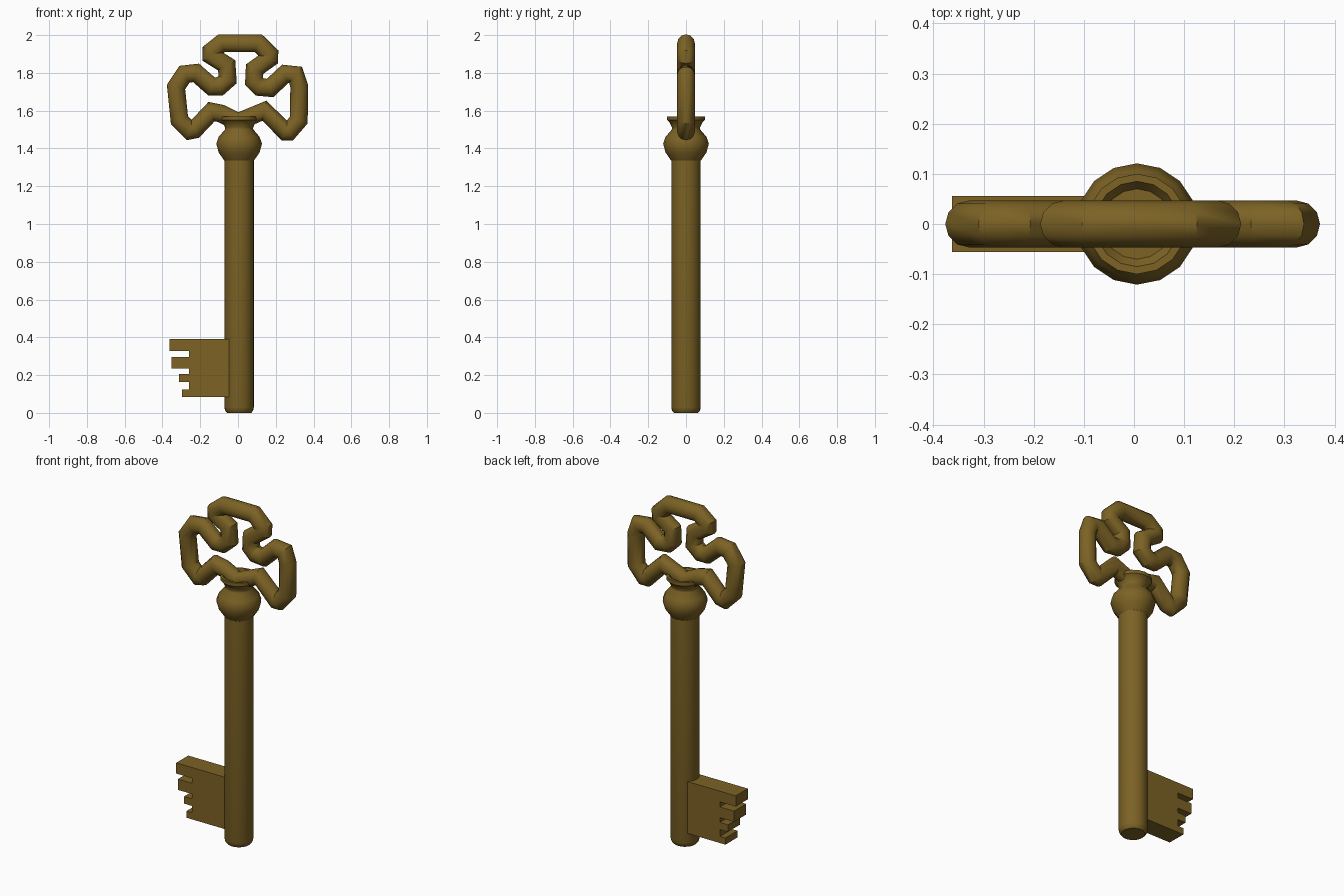
import bpy, bmesh, math
from mathutils import Vector

cube = bpy.data.objects.get("Cube")
if cube:
    bpy.data.objects.remove(cube)

brass = bpy.data.materials.new("aged_brass")
brass.use_nodes = True
COLOUR = (0.2, 0.122, 0.018, 1)
brass.diffuse_color = COLOUR
brass.node_tree.nodes["Principled BSDF"].inputs["Base Color"].default_value = COLOUR


def finish(name, bm, smooth_angle=None):
    """Turn a bmesh into a named, coloured object."""
    bmesh.ops.recalc_face_normals(bm, faces=bm.faces[:])
    mesh = bpy.data.meshes.new(name)
    bm.to_mesh(mesh)
    bm.free()
    mesh.materials.append(brass)
    obj = bpy.data.objects.new(name, mesh)
    bpy.context.collection.objects.link(obj)
    if smooth_angle:
        bpy.ops.object.select_all(action="DESELECT")
        obj.select_set(True)
        bpy.context.view_layer.objects.active = obj
        bpy.ops.object.shade_smooth_by_angle(angle=math.radians(smooth_angle))
    return obj


def bridge(bm, a, b):
    n = len(a)
    for i in range(n):
        bm.faces.new((a[i], a[(i + 1) % n], b[(i + 1) % n], b[i]))


def lathe(name, profile, sides, centre_x):
    """Revolve (radius, height) pairs about a vertical axis and cap both ends."""
    bm = bmesh.new()
    rings = []
    for r, z in profile:
        angles = [math.tau * i / sides for i in range(sides)]
        rings.append([bm.verts.new((centre_x + r * math.cos(a), r * math.sin(a), z))
                      for a in angles])
    for a, b in zip(rings, rings[1:]):
        bridge(bm, a, b)
    bm.faces.new(rings[0])
    bm.faces.new(rings[-1])
    return finish(name, bm, 35)


def loop_tube(name, path, radius, sides):
    """Sweep a round section along a closed path in the XZ plane, mitring corners."""
    bm = bmesh.new()
    pts = [Vector((x, 0, z)) for x, z in path]
    rings = []
    for i, p in enumerate(pts):
        before = (p - pts[i - 1]).normalized()
        after = (pts[(i + 1) % len(pts)] - p).normalized()
        along = (before + after).normalized()
        across = Vector((along.z, 0, -along.x))
        stretch = min(1 / max(along.dot(before), 0.1), 1.15)
        ring = []
        for k in range(sides):
            a = math.tau * k / sides
            offset = across * (radius * stretch * math.cos(a))
            ring.append(bm.verts.new(p + offset + Vector((0, radius * math.sin(a), 0))))
        rings.append(ring)
    for i, ring in enumerate(rings):
        bridge(bm, rings[i - 1], ring)
    return finish(name, bm, 35)


AXIS = 0.006

# Shaft with a chamfered tip
lathe("shaft", [(0.064, 0), (0.074, 0.012), (0.078, 0.03), (0.078, 1.36)], 24, AXIS)

# Collar: rounded bulge, narrow neck, flared lip
lathe("collar", [(0.078, 1.335), (0.108, 1.378), (0.121, 1.425), (0.108, 1.462),
                 (0.075, 1.5), (0.074, 1.51), (0.088, 1.54), (0.1, 1.55),
                 (0.1, 1.57), (0.085, 1.57), (0.07, 1.55)], 16, AXIS)

# Three-lobed bow, slightly uneven as if hand bent
bow_path = [
    (0.0, 1.54), (0.14, 1.6), (0.25, 1.49), (0.27, 1.49), (0.322, 1.55),
    (0.324, 1.73), (0.305, 1.79), (0.25, 1.795), (0.17, 1.72), (0.115, 1.725),
    (0.085, 1.755), (0.088, 1.82), (0.165, 1.875), (0.166, 1.9), (0.107, 1.957),
    (-0.087, 1.957), (-0.14, 1.915), (-0.14, 1.89), (-0.06, 1.84), (-0.055, 1.765),
    (-0.097, 1.728), (-0.14, 1.728), (-0.222, 1.8), (-0.283, 1.793), (-0.328, 1.725),
    (-0.31, 1.55), (-0.255, 1.495), (-0.23, 1.5), (-0.14, 1.595), (-0.09, 1.585),
]
loop_tube("bow", bow_path, 0.047, 12)

# Bit: flat plate whose outer edge steps in and out to make the teeth
INNER, GAP, HALF = -0.045, -0.26, 0.056
teeth = [(-0.363, 0.39, 0.327), (-0.352, 0.297, 0.234),
         (-0.312, 0.206, 0.164), (-0.296, 0.124, 0.085)]
outline = [(INNER, teeth[0][1])]
for i, (tip, top, bottom) in enumerate(teeth):
    if i:
        outline.append((GAP, top))
    outline += [(tip, top), (tip, bottom)]
    if i < len(teeth) - 1:
        outline.append((GAP, bottom))
outline.append((INNER, teeth[-1][2]))

bm = bmesh.new()
front = [bm.verts.new((x, -HALF, z)) for x, z in outline]
back = [bm.verts.new((x, HALF, z)) for x, z in outline]
bridge(bm, front, back)
bm.faces.new(front)
bm.faces.new(back)
finish("bit", bm)
